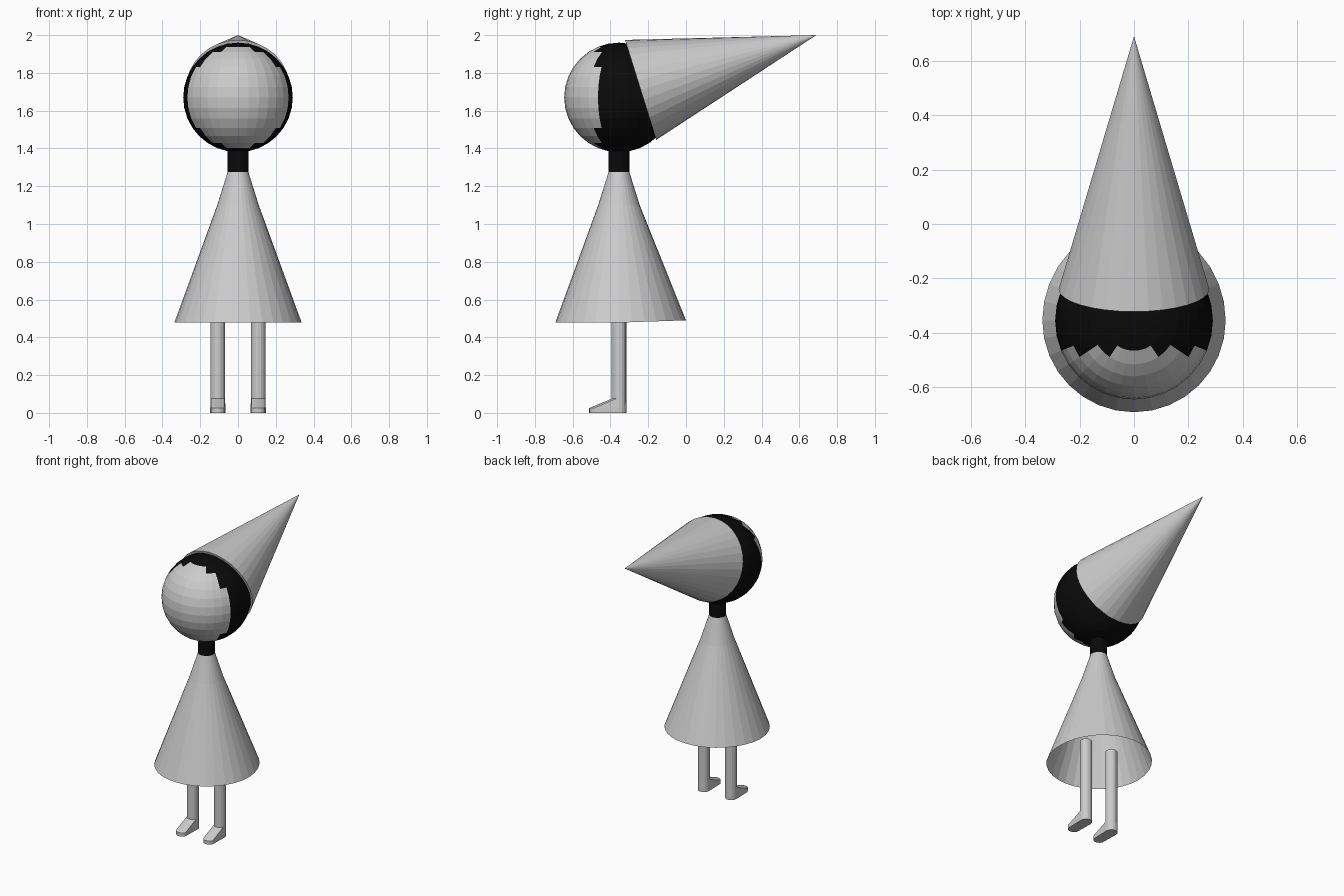
import bpy
import bmesh
from math import sin, cos, pi, hypot
from mathutils import Matrix, Vector

cube = bpy.data.objects.get("Cube")
if cube:
    bpy.data.objects.remove(cube, do_unlink=True)

AXIS_Y = -0.355   # the body stands on this line


def material(name, value):
    mat = bpy.data.materials.new(name)
    mat.use_nodes = True
    colour = (value, value, value, 1)
    mat.diffuse_color = colour
    mat.node_tree.nodes["Principled BSDF"].inputs["Base Color"].default_value = colour
    return mat


grey = material("light grey", 0.6)
black = material("black", 0.003)


def finish(name, bm, *mats):
    bmesh.ops.recalc_face_normals(bm, faces=bm.faces)
    mesh = bpy.data.meshes.new(name)
    bm.to_mesh(mesh)
    bm.free()
    for mat in mats:
        mesh.materials.append(mat)
    obj = bpy.data.objects.new(name, mesh)
    bpy.context.collection.objects.link(obj)
    return obj


def ring(bm, x, y, z, radius, sides):
    return [bm.verts.new((x + radius * cos(2 * pi * i / sides),
                          y + radius * sin(2 * pi * i / sides), z))
            for i in range(sides)]


def bridge(bm, rings):
    for a, b in zip(rings, rings[1:]):
        n = len(a)
        for i in range(n):
            j = (i + 1) % n
            bm.faces.new((a[i], a[j], b[j], b[i]))


# Head: sphere with a pale face and dark hair behind it
bm = bmesh.new()
bmesh.ops.create_uvsphere(bm, u_segments=32, v_segments=16, radius=0.29)
for face in bm.faces:
    face.material_index = 0 if face.calc_center_median().y < -0.115 else 1
bm.transform(Matrix.Translation((0, AXIS_Y, 1.67)))
finish("head", bm, grey, black)

# Pointed hat, tilted back
base, tip = Vector((0, -0.24, 1.71)), Vector((0, 0.69, 2.0))
axis = tip - base
bm = bmesh.new()
bmesh.ops.create_cone(bm, cap_ends=True, segments=32, radius1=0.277,
                      radius2=0, depth=axis.length)
turn = Vector((0, 0, 1)).rotation_difference(axis).to_matrix().to_4x4()
bm.transform(Matrix.Translation((base + tip) / 2) @ turn)
finish("hat", bm, grey)

# Neck
bm = bmesh.new()
bmesh.ops.create_cone(bm, cap_ends=True, segments=32, radius1=0.055,
                      radius2=0.055, depth=0.15)
bm.transform(Matrix.Translation((0, AXIS_Y, 1.35)))
finish("neck", bm, black)

# Dress: open at the hem, which swings out slightly at the back
bm = bmesh.new()
hem = ring(bm, 0, AXIS_Y, 0.478, 0.337, 32)
for v in hem:
    back = max(0, (v.co.y - AXIS_Y) / 0.337)
    v.co.y += 0.018 * back
    v.co.z += 0.012 * back
bridge(bm, [hem, ring(bm, 0, AXIS_Y, 1.1, 0.11, 32),
            ring(bm, 0, AXIS_Y, 1.275, 0.055, 32)])
finish("dress", bm, grey)

# Legs, each with a foot pulled forward from its lower front half
for side, x in (("left", 0.107), ("right", -0.107)):
    bm = bmesh.new()
    rings = [ring(bm, x, AXIS_Y, z, r, 16)
             for z, r in ((0, 0.04), (0.025, 0.04), (0.075, 0.039), (0.6, 0.039))]
    for v in rings[0] + rings[1]:
        if v.co.y < AXIS_Y - 0.001:
            v.co.y -= 0.118
    bridge(bm, rings)
    bm.faces.new(rings[0])
    bm.faces.new(rings[-1])
    finish(side + "_leg", bm, grey)
